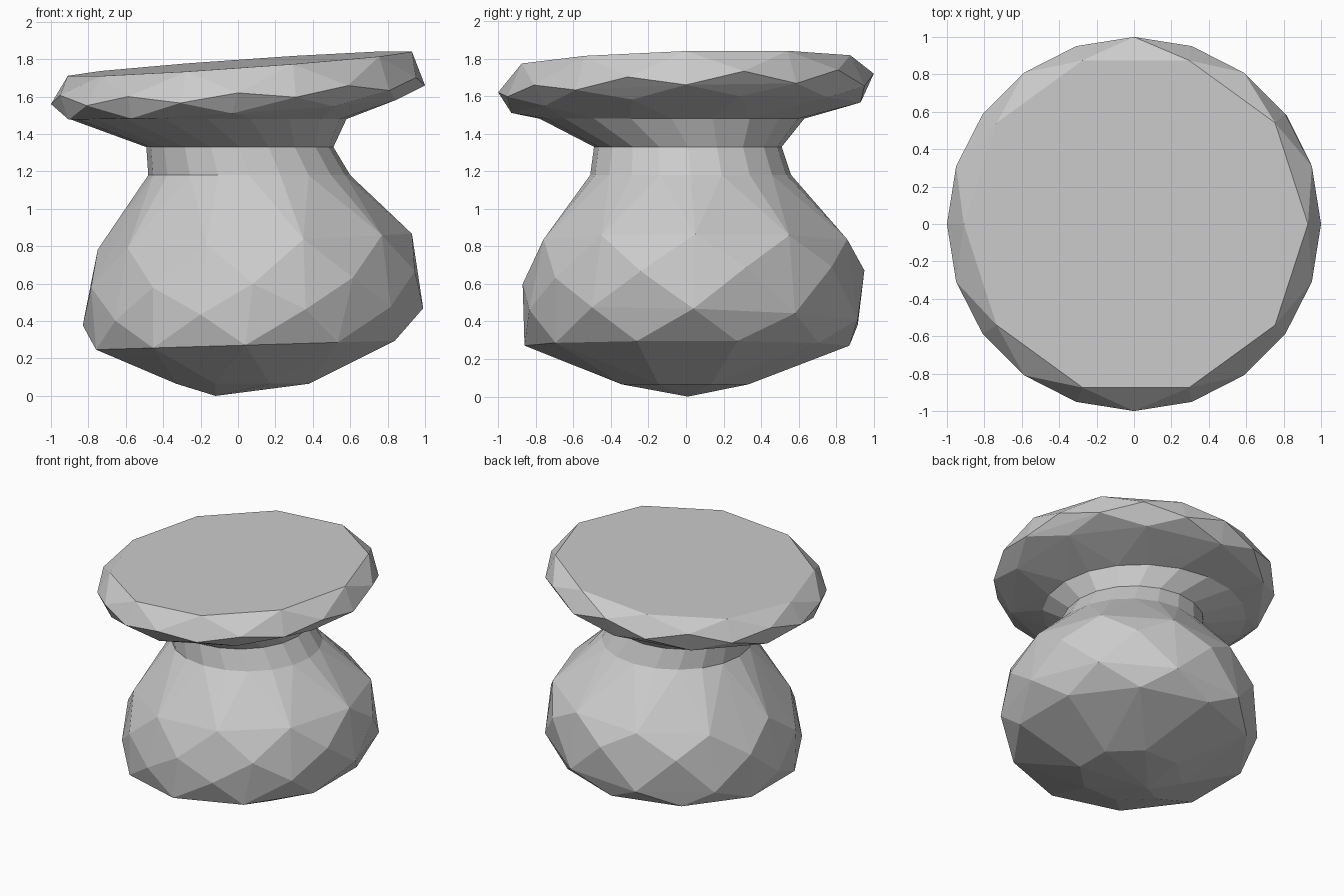
import bpy, bmesh, math

if "Cube" in bpy.data.objects:
    bpy.data.objects.remove(bpy.data.objects["Cube"])


def ring(xmin, xmax, ymin, ymax, z, n=10, half=False, tilt=(0, 0)):
    """Points of a tilted oval given by its extents; half staggers it by half a side."""
    cx, cy = (xmin + xmax) / 2, (ymin + ymax) / 2
    pts = []
    for i in range(n):
        a = 2 * math.pi * (i + (0.5 if half else 0)) / n
        x = cx + (xmax - xmin) / 2 * math.cos(a)
        y = cy + (ymax - ymin) / 2 * math.sin(a)
        pts.append((x, y, z + tilt[0] * x + tilt[1] * y))
    return pts


def finish(bm, name):
    bmesh.ops.recalc_face_normals(bm, faces=bm.faces)
    me = bpy.data.meshes.new(name)
    bm.to_mesh(me)
    bm.free()
    ob = bpy.data.objects.new(name, me)
    bpy.context.collection.objects.link(ob)
    return ob


def hull(name, pts):
    """Faceted convex stone-like part."""
    bm = bmesh.new()
    verts = [bm.verts.new(p) for p in pts]
    res = bmesh.ops.convex_hull(bm, input=verts)
    loose = [v for v in bm.verts if not v.link_faces]
    bmesh.ops.delete(bm, geom=loose, context='VERTS')
    return finish(bm, name)


def loft(name, rings):
    """Side wall through a stack of equal rings, capped at both ends."""
    bm = bmesh.new()
    rows = [[bm.verts.new(p) for p in r] for r in rings]
    n = len(rows[0])
    for a, b in zip(rows, rows[1:]):
        for i in range(n):
            j = (i + 1) % n
            bm.faces.new((a[i], a[j], b[j], b[i]))
    bm.faces.new(rows[0])
    bm.faces.new(rows[-1])
    return finish(bm, name)


# Bulging faceted body
shoulder = ring(-0.48, 0.60, -0.51, 0.56, 1.18, 20)
hull("body",
     [(-0.12, 0.01, 0.0)]
     + ring(-0.36, 0.41, -0.37, 0.36, 0.065, 8, True)
     + ring(-0.80, 0.88, -0.86, 0.87, 0.27, 10, True, (0.03, 0))
     + ring(-0.83, 0.99, -0.88, 0.96, 0.42, 10, False, (0.05, -0.03))
     + ring(-0.83, 0.99, -0.87, 0.95, 0.63, 10, True, (0.05, 0.04))
     + ring(-0.75, 0.93, -0.80, 0.90, 0.82, 10, False, (0.05, 0))
     + shoulder)

# Narrow neck flaring out under the cap
loft("neck", [shoulder,
              ring(-0.49, 0.51, -0.49, 0.51, 1.33, 20),
              ring(-0.90, 0.58, -0.78, 0.63, 1.48, 20)])

# Wide tilted cap, flat on top
hull("cap",
     ring(-0.90, 0.58, -0.78, 0.63, 1.48, 20)
     + ring(-0.95, 0.89, -0.93, 0.93, 1.54, 10, True, (0.06, 0.03))
     + ring(-1.0, 1.0, -1.0, 1.0, 1.61, 10, False, (0.05, 0.03))
     + ring(-1.0, 1.0, -1.0, 1.0, 1.67, 10, True, (0.05, 0.05))
     + ring(-0.91, 0.93, -0.92, 0.92, 1.775, 10, False, (0.07, 0.025)))
